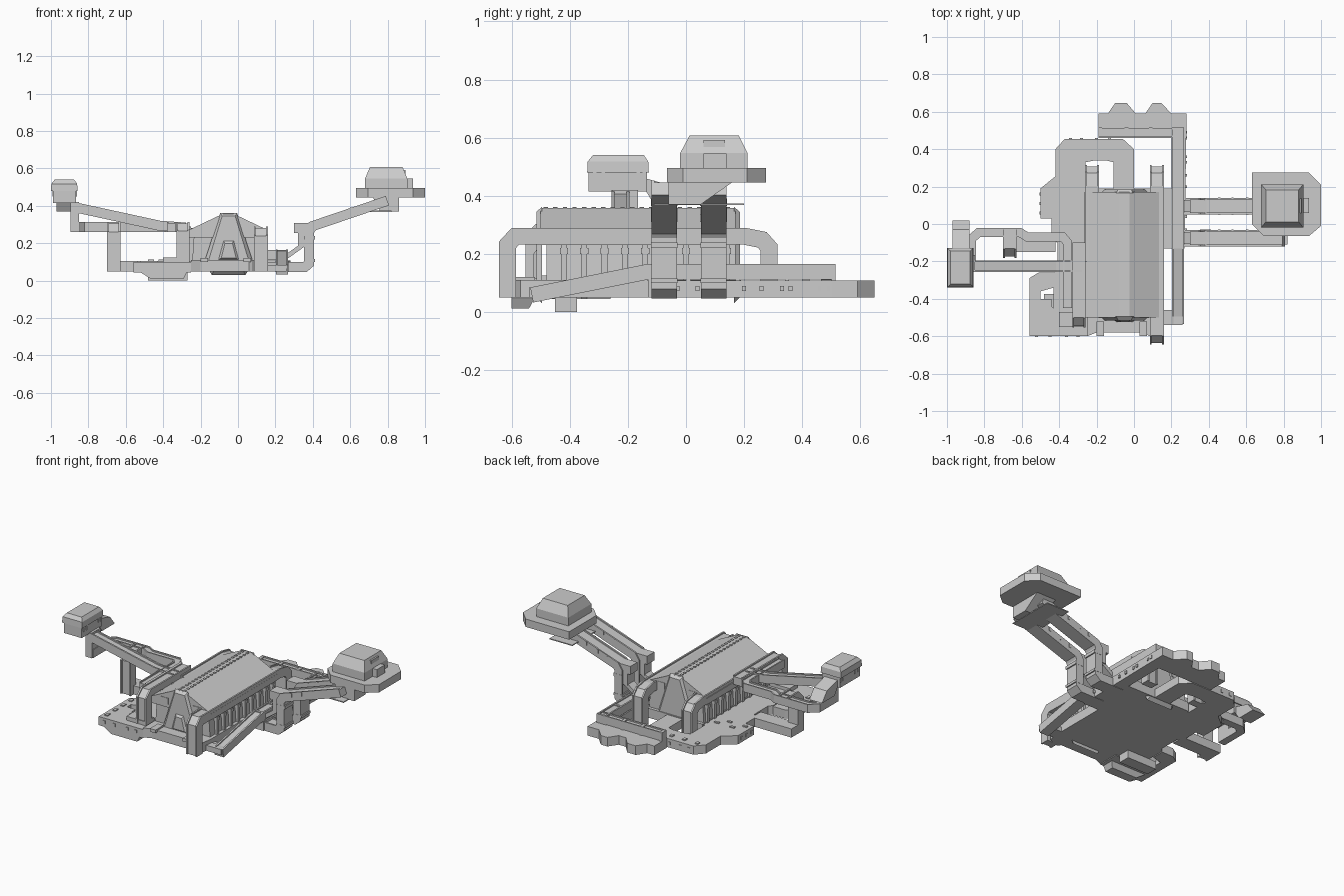
import bpy, bmesh
from mathutils import Vector

AX = {'xy': lambda a, b, c: (a, b, c), 'xz': lambda a, b, c: (a, c, b), 'yz': lambda a, b, c: (c, a, b)}


def finish(name, bm):
    bmesh.ops.recalc_face_normals(bm, faces=bm.faces[:])
    me = bpy.data.meshes.new(name)
    bm.to_mesh(me)
    bm.free()
    ob = bpy.data.objects.new(name, me)
    bpy.context.collection.objects.link(ob)
    return ob


def loft(name, plane, p0, c0, p1, c1):
    """Closed solid between two outlines lying in parallel planes."""
    bm = bmesh.new()
    r0 = [bm.verts.new(AX[plane](a, b, c0)) for a, b in p0]
    r1 = [bm.verts.new(AX[plane](a, b, c1)) for a, b in p1]
    bm.faces.new(r0)
    bm.faces.new(r1)
    n = len(r0)
    for i in range(n):
        bm.faces.new((r0[i], r0[(i + 1) % n], r1[(i + 1) % n], r1[i]))
    return finish(name, bm)


def prism(name, plane, pts, c0, c1):
    return loft(name, plane, pts, c0, pts, c1)


def boxes(name, items):
    """Many boxes (x0, x1, y0, y1, z0, z1) in one object."""
    bm = bmesh.new()
    for x0, x1, y0, y1, z0, z1 in items:
        r = bmesh.ops.create_cube(bm, size=1)
        for v in r['verts']:
            v.co = (x1 if v.co.x > 0 else x0, y1 if v.co.y > 0 else y0, z1 if v.co.z > 0 else z0)
    return finish(name, bm)


def rect(x0, x1, y0, y1):
    return [(x0, y0), (x1, y0), (x1, y1), (x0, y1)]


def offset(path, d):
    """Mitred parallel copy of a 2D path."""
    p = [Vector(q) for q in path]
    dirs = [(b - a).normalized() for a, b in zip(p, p[1:])]
    out = []
    for i, q in enumerate(p):
        a, b = dirs[max(i - 1, 0)], dirs[min(i, len(dirs) - 1)]
        n = Vector((-a.y - b.y, a.x + b.x)).normalized()
        out.append(tuple(q + n * d / max(n.dot(Vector((-a.y, a.x))), 0.4)))
    return out


def band(name, plane, path, d0, d1, c0, c1):
    """Rectangular bar swept along a path, built from quads."""
    f, bm = AX[plane], bmesh.new()
    rings = [[bm.verts.new(f(*q, c)) for q, c in ((p, c0), (p, c1), (r, c1), (r, c0))]
             for p, r in zip(offset(path, d0), offset(path, d1))]
    for a, b in zip(rings, rings[1:]):
        for i in range(4):
            bm.faces.new((a[i], a[(i + 1) % 4], b[(i + 1) % 4], b[i]))
    bm.faces.new(rings[0])
    bm.faces.new(rings[-1])
    return finish(name, bm)


def channel(name, plane, path, t, c, w, lip=0.008):
    """Beam along a path with low raised lips on both sides."""
    h = t / 2
    band(name, plane, path, -h, h, c - w / 2, c + w / 2)
    for s in (-1, 1):
        if plane == 'xy':
            band(name + "_lip", plane, path, s * h - 0.004, s * h + 0.004, c - w / 2, c + w / 2 + lip)
        else:
            m = c + s * w / 2
            band(name + "_lip", plane, path, -h, h + lip, m - 0.005, m + 0.005)


# Base decks
prism("main_deck", 'xy', [(-.25, -.6), (-.2, -.58), (.06, -.58), (.08, -.6), (.15, -.57), (.16, -.5), (.16, .19),
      (-.25, .19), (-.25, -.2)], .05, .11)
boxes("deck_bridge", [(.15, .27, -.13, .19, .05, .1), (.15, .25, -.52, -.46, .05, .08)])
prism("rear_left_deck", 'xy', [(-.2, -.48), (-.43, -.48), (-.43, -.26), (-.41, -.24), (-.41, -.1), (-.44, -.08),
      (-.44, .03), (-.5, .03), (-.5, .19), (-.42, .255), (-.42, .4), (-.37, .455), (-.06, .455), (0, .4), (0, .18),
      (-.11, .18), (-.11, .33), (-.15, .34), (-.21, .34), (-.26, .33), (-.26, .18), (-.2, .18)], .05, .105)
prism("rear_deck", 'xy', [(-.19, .46), (.2, .46), (.2, -.12), (.27, -.12), (.28, .5), (.28, .59), (.2, .59),
      (.145, .648), (.1, .648), (.06, .59), (.01, .59), (-.04, .648), (-.1, .648), (-.14, .59), (-.19, .59)], .05, .108)
prism("front_left_deck", 'xy', [(-.56, -.6), (-.25, -.6), (-.25, -.46), (-.42, -.46), (-.44, -.44), (-.44, -.4),
      (-.5, -.4), (-.5, -.36), (-.43, -.34), (-.43, -.26), (-.51, -.26), (-.56, -.29)], .045, .1)
boxes("deck_feet", [(-.48, -.27, -.45, -.375, 0, .05)])
loft("front_keel", 'xy', rect(-.47, -.29, -.6, -.54), .012, rect(-.53, -.27, -.6, -.52), .05)
boxes("front_steps", [(-.2, -.16, -.6, -.52, .1, .12), (.03, .07, -.6, -.52, .1, .12)])

# Deck edge ports and surface fittings
ports = [(.264, .284, y - .007, y + .007, .072, .09) for y in (-.03, .04, .13, .2, .26, .33, .36, .46, .49)]
ports += [(x - .008, x + .008, -.604, -.58, .065, .085) for x in (-.52, -.45, -.36, -.3)]
ports += [(x - .008, x + .008, .44, .459, .068, .088) for x in (-.34, -.28, -.2, -.13)]
ports += [(-.504, -.48, y - .008, y + .008, .068, .088) for y in (.06, .11, .16)]
boxes("edge_ports", ports)
fit = [(-.48 + .055 * i, -.45 + .055 * i, .06 + .05 * (i % 2), .075 + .05 * (i % 2), .1, .112) for i in range(4)]
fit += [(-.38 + .09 * i, -.36 + .09 * i, .4, .425, .1, .112) for i in range(4)]
fit += [(-.54, -.52, -.57 + .08 * i, -.54 + .08 * i, .09, .106) for i in range(4)]
boxes("deck_fittings", fit)

# Central hall: body, roof, tapered end portals
prism("hall_body", 'xz', [(-.245, .1), (-.235, .25), (.13, .25), (.14, .1)], -.48, .17)
prism("hall_roof", 'xz', [(-.265, .23), (-.265, .27), (-.08, .358), (-.025, .358), (.16, .27), (.16, .23)], -.5, .17)
end = [(-.18, .1), (-.14, .03), (.04, .03), (.08, .1), (-.005, .362), (-.095, .362)]
inner = [(-.16, .1), (-.13, .05), (.03, .05), (.06, .1), (-.015, .345), (-.085, .345)]
loft("front_portal", 'xz', inner, -.515, end, -.495)
loft("rear_portal", 'xz', end, .165, inner, .185)
loft("front_door", 'xz', [(-.09, .12), (-.01, .12), (-.03, .2), (-.07, .2)], -.525,
     [(-.11, .11), (.01, .11), (-.02, .22), (-.08, .22)], -.51)
cols = []
for i in range(9):
    y = -.42 + .07 * i
    for x0, x1 in ((-.258, -.2), (.1, .153)):
        cols.append((x0, x1, y - .01, y + .01, .1, .235))
        cols.append((x0 - .004, x1 + .004, y - .014, y + .014, .2, .22))
boxes("hall_columns", cols)
ridge = [(x - .007, x + .007, -.49 + .033 * i, -.475 + .033 * i, .35, .362) for x in (-.07, -.035) for i in range(20)]
ridge += [(x0, x1, y, y + .025, .25, .29) for y in (-.503, .147) for x0, x1 in ((-.19, -.14), (.03, .08))]
boxes("ridge_vents", ridge)
boxes("eave_studs", [(x - .005, x + .005, -.42 + .11 * i, -.405 + .11 * i, .27, .28) for x in (-.25, .147) for i in range(6)])

# Arched ducts running through the hall
channel("long_arch_duct", 'yz', [(-.61, .05), (-.61, .23), (-.585, .257), (.2, .257), (.26, .245), (.282, .22),
        (.282, .05)], .05, .122, .065)
channel("short_arch_duct", 'yz', [(-.2, .257), (.2, .257), (.26, .245), (.282, .22), (.282, .05)], .05, -.225, .065)

# Low duct along the right side and around the rear
channel("side_duct", 'yz', [(-.53, .055), (-.48, .065), (-.13, .135), (.515, .135)], .045, .235, .055)
channel("rear_duct", 'xy', [(.262, .49), (-.19, .49)], .04, .133, .045)
boxes("duct_collars", [(.202, .268, y, y + .015, .1, .163) for y in (-.13, 0, .17, .34, .5)]
      + [(x, x + .02, .465, .515, .1, .162) for x in (-.19, -.05, .08)])
boxes("duct_tip", [(.15, .26, -.54, -.49, .05, .085)])

# Twin right arms
for y, xe in ((.095, .8), (-.075, .8)):
    channel("right_arm", 'xz', [(.2, .07), (.36, .07), (.383, .09), (.383, .262), (.4, .288), (xe, .288 + (xe - .4) * .34)],
            .045, y, .078)
    boxes("right_post_body", [(.3, .4, y - .036, y + .036, .255, .308), (.32, .38, y - .036, y + .036, .18, .26)])
    band("right_arm_brace", 'xz', [(.22, .1), (.36, .2)], -.012, .012, y - .03, y + .03)
    boxes("arm_collar", [(.353, .413, y - .045, y + .045, .22, .24), (.353, .413, y - .045, y + .045, .1, .115)])
    boxes("arm_studs", [(x, x + .012, y + s - .005, y + s + .005, z, z + .025) for s in (-.041, .041)
          for x, z in ((.45, .31), (.52, .335), (.6, .365))])

# Right platform with cabin
pad = [(.63, .275), (.63, 0), (.695, -.065), (.935, -.065), (1, -.01), (1, .21), (.935, .275)]
prism("right_pad", 'xy', pad, .445, .495)
loft("right_pad_keel", 'xy', rect(.76, .86, -.06, .05), .37, rect(.72, .86, -.06, .16), .447)
boxes("under_plate", [(.66, .82, -.11, .2, .368, .374)])
loft("right_cabin_base", 'xy', rect(.68, .905, -.02, .212), .49, rect(.68, .905, -.02, .212), .547)
loft("right_cabin_roof", 'xy', rect(.68, .905, -.02, .212), .547, rect(.705, .88, .012, .182), .607)
boxes("right_cabin_side_box", [(.88, .935, .06, .14, .49, .545)])
loft("right_cabin_window", 'yz', rect(.06, .135, .56, .592), .875, rect(.06, .135, .56, .592), .896)

# Left walkway, arm and posts
walk = [(-.87, -.25), (-.87, -.08), (-.83, -.045), (-.61, -.045), (-.57, -.07), (-.38, -.07), (-.355, -.1), (-.355, -.45)]
channel("left_walkway", 'xy', walk, .04, .282, .045)
channel("left_arm", 'xz', [(-.88, .39), (-.42, .29), (-.28, .28)], .045, -.225, .052)
channel("left_outer_leg", 'yz', [(-.15, .05), (-.15, .25), (-.12, .282), (-.03, .282)], .05, -.665, .062)
boxes("left_leg_base", [(-.7, -.42, -.15, -.06, .05, .105)])
channel("left_front_post", 'yz', [(-.52, .05), (-.52, .255), (-.49, .282), (-.1, .282)], .05, -.295, .06)
boxes("left_front_foot", [(-.4, -.26, -.55, -.47, .09, .125)])
boxes("left_riser", [(-.895, -.85, -.255, -.165, .26, .42)])

# Left cabin and its ramp
boxes("left_cabin", [(-.99, -.865, -.335, -.135, .415, .49)])
loft("left_cabin_upper", 'xy', rect(-1, -.858, -.34, -.128), .48, rect(-.998, -.86, -.338, -.13), .518)
loft("left_cabin_roof", 'xy', rect(-.998, -.86, -.338, -.13), .518, rect(-.98, -.876, -.32, -.145), .54)
boxes("left_cabin_ribs", [(-.993, -.861, y, y + .012, .45, .49) for y in (-.32, -.29, -.17, -.15)])
prism("left_ramp", 'yz', [(-.14, .42), (-.14, .46), (-.03, .43), (.018, .37), (-.11, .37)], -.97, -.88)
